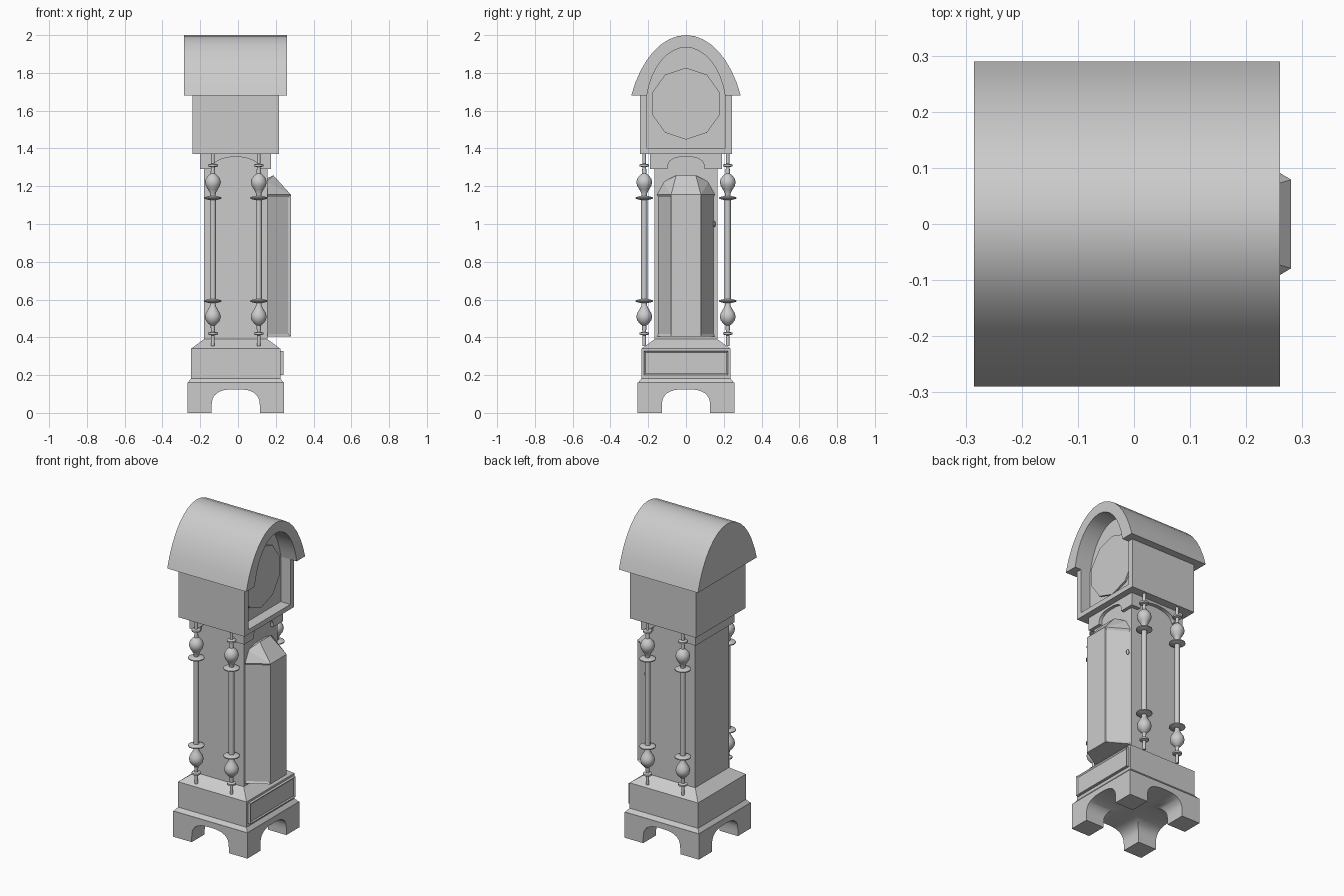
import bpy, bmesh, math
from mathutils import Vector

if "Cube" in bpy.data.objects:
    bpy.data.objects.remove(bpy.data.objects["Cube"])

CX = -0.012  # centre of the case in x


def finish(name, bm, smooth=False):
    bmesh.ops.recalc_face_normals(bm, faces=bm.faces)
    me = bpy.data.meshes.new(name)
    bm.to_mesh(me)
    bm.free()
    ob = bpy.data.objects.new(name, me)
    bpy.context.collection.objects.link(ob)
    if smooth:
        shade(ob)
    return ob


def shade(ob):
    bpy.ops.object.select_all(action='DESELECT')
    ob.select_set(True)
    bpy.context.view_layer.objects.active = ob
    bpy.ops.object.shade_smooth_by_angle(angle=math.radians(35))


def prism(name, pts, axis, a, b):
    """Extrude a (horizontal, z) profile along x or y from a to b."""
    bm = bmesh.new()
    place = (lambda p, t: (t, p[0], p[1])) if axis == 'x' else (lambda p, t: (p[0], t, p[1]))
    f = bm.faces.new([bm.verts.new(place(p, a)) for p in pts])
    ext = bmesh.ops.extrude_face_region(bm, geom=[f])['geom']
    d = Vector((b - a, 0, 0)) if axis == 'x' else Vector((0, b - a, 0))
    bmesh.ops.translate(bm, verts=[v for v in ext if isinstance(v, bmesh.types.BMVert)], vec=d)
    return finish(name, bm)


def stack(name, levels):
    """Stacked rectangles: (half x, half y, z) per level."""
    bm = bmesh.new()
    rings = [[bm.verts.new((CX + sx * hx, sy * hy, z)) for sx, sy in
              ((-1, -1), (1, -1), (1, 1), (-1, 1))] for hx, hy, z in levels]
    for r, s in zip(rings, rings[1:]):
        for i in range(4):
            j = (i + 1) % 4
            bm.faces.new((r[i], r[j], s[j], s[i]))
    bm.faces.new(rings[0])
    bm.faces.new(rings[-1])
    return finish(name, bm)


def arch(c, half, z0, z1, power=2.0, n=16):
    """Arch points from right to left; power above 2 squares the shoulders."""
    pts = []
    for i in range(n + 1):
        t = math.pi * i / n
        co, si = math.cos(t), abs(math.sin(t))
        pts.append((c + half * math.copysign(abs(co) ** (2 / power), co),
                    z0 + (z1 - z0) * si ** (2 / power)))
    return pts


def hood_arc(half, z0, z1, zc, n=16):
    """Part of an ellipse centred at zc, cut off at z0."""
    b = z1 - zc
    t0 = math.asin((z0 - zc) / b)
    a = half / math.cos(t0)
    ts = [t0 + (math.pi - 2 * t0) * i / n for i in range(n + 1)]
    return [(a * math.cos(t), zc + b * math.sin(t)) for t in ts]


def cut(ob, *cutters):
    bpy.context.view_layer.objects.active = ob
    for c in cutters:
        m = ob.modifiers.new("cut", 'BOOLEAN')
        m.operation, m.solver, m.object = 'DIFFERENCE', 'EXACT', c
        bpy.ops.object.modifier_apply(modifier=m.name)
        bpy.data.objects.remove(c)
    shade(ob)


# Bracket feet, arched through on both axes
feet = stack("bracket_feet", [(.256, .256, 0), (.256, .256, .16)])


def foot_profile(c):
    return [(c + .128, -.05)] + arch(c, .128, .03, .125, 2.8) + [(c - .128, -.05)]


cut(feet, prism("cutter", foot_profile(CX), 'y', -.5, .5),
    prism("cutter", foot_profile(0), 'x', -.5, .5))

# Plinth with sloped shoulders
stack("plinth", [(.254, .254, .16), (.236, .236, .182), (.236, .236, .34), (.168, .166, .39)])

# Plinth front panel with recessed field
bm = bmesh.new()
bmesh.ops.create_cube(bm, size=1)
for v in bm.verts:
    v.co = (.227 + v.co.x * .026, v.co.y * .444, .264 + v.co.z * .126)
front = [f for f in bm.faces if f.calc_center_median().x > .239]
bmesh.ops.inset_region(bm, faces=front, thickness=.012, depth=-.006)
finish("plinth_panel", bm)

# Trunk
stack("trunk", [(.168, .166, .385), (.168, .166, 1.375)])

# Collar with arched aprons on front and sides
collar = stack("collar", [(.188, .19, 1.29), (.188, .19, 1.372)])
cut(collar,
    prism("cutter", [(CX + .125, 1.25)] + arch(CX, .125, 1.295, 1.356, 2.0) + [(CX - .125, 1.25)], 'y', -.5, .5),
    prism("cutter", [(.097, 1.25)] + arch(0, .097, 1.3, 1.356, 2.5) + [(-.097, 1.25)], 'x', 0, .5))

# Canted bay door with hipped top
bm = bmesh.new()
for s in (-1, 1):
    for p in ((.15, .157, .405), (.28, .079, .405), (.15, .157, 1.155), (.28, .079, 1.155),
              (.15, .12, 1.222), (.15, .05, 1.24), (.187, .052, 1.258)):
        bm.verts.new((p[0], s * p[1], p[2]))
bmesh.ops.convex_hull(bm, input=bm.verts)
bmesh.ops.dissolve_limit(bm, angle_limit=.02, verts=bm.verts, edges=bm.edges)
bmesh.ops.recalc_face_normals(bm, faces=bm.faces)
sides = [f for f in bm.faces if abs(f.normal.z) < .05 and abs(f.normal.y) > .3 and f.calc_area() > .05]
bmesh.ops.inset_individual(bm, faces=sides, thickness=.018, depth=-.007)
finish("bay_door", bm)

# Door knob
bm = bmesh.new()
bmesh.ops.create_uvsphere(bm, u_segments=12, v_segments=8, radius=.01)
bmesh.ops.scale(bm, vec=(1, .7, 1.6), verts=bm.verts)
bmesh.ops.translate(bm, vec=(.172, .15, 1.0), verts=bm.verts)
finish("door_knob", bm, True)

# Head and barrel hood, sharing an arched recess for the dial
head = stack("head_case", [(.228, .243, 1.37), (.228, .243, 1.68)])
hood = prism("barrel_hood", hood_arc(.29, 1.68, 2.0, 1.45), 'x', -.285, .26)
opening = [(-.207, 1.4), (.207, 1.4)] + hood_arc(.207, 1.68, 1.935, 1.6)
for ob in (head, hood):
    cut(ob, prism("cutter", opening, 'x', .15, .5))

# Ten-sided dial
dial = [(.188 * math.sin(math.tau * i / 10), 1.637 + .19 * math.cos(math.tau * i / 10)) for i in range(10)]
prism("dial", dial, 'x', .14, .162)

# Turned columns: upper half profile (radius, height above middle), mirrored down
half = [(.016, .262), (.03, .264), (.046, .27), (.046, .276), (.03, .281), (.014, .284),
        (.016, .3), (.026, .318), (.037, .336), (.042, .355), (.037, .376), (.024, .392),
        (.012, .402), (.010, .436), (.026, .44), (.026, .45), (.009, .454), (.009, .51)]
MID, SEG = .865, 20
profile = [(r, MID - h) for r, h in reversed(half)] + [(r, MID + h) for r, h in half]
for xn, x in (("back", -.133), ("front", .11)):
    for yn, y in (("left", -.221), ("right", .221)):
        bm = bmesh.new()
        rings = [[bm.verts.new((x + r * math.cos(math.tau * k / SEG), y + r * math.sin(math.tau * k / SEG), z))
                  for k in range(SEG)] for r, z in profile]
        for a, b in zip(rings, rings[1:]):
            for k in range(SEG):
                m = (k + 1) % SEG
                bm.faces.new((a[k], a[m], b[m], b[k]))
        bm.faces.new(rings[0])
        bm.faces.new(rings[-1])
        finish(f"column_{xn}_{yn}", bm, True)
